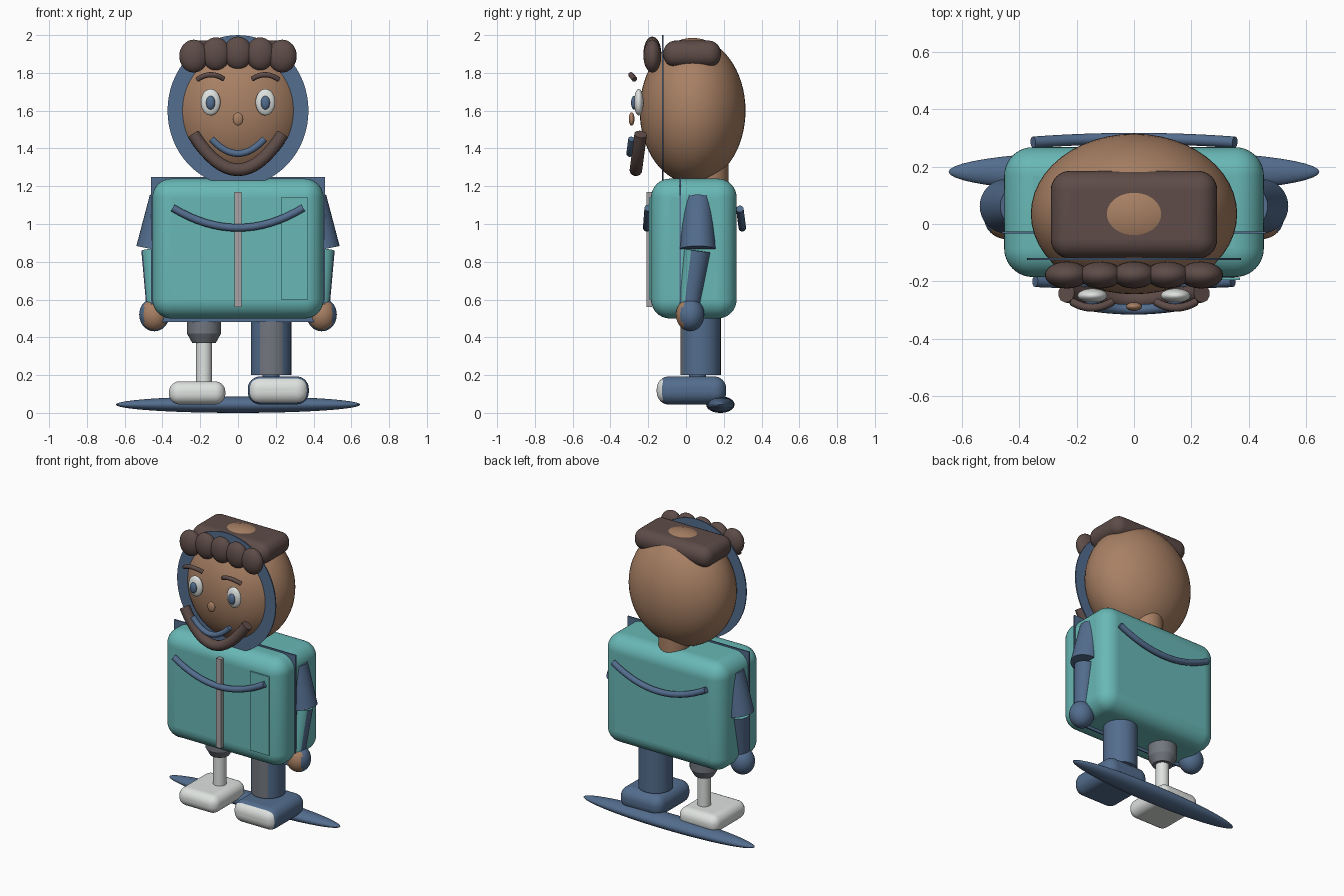
import bpy
import math
from mathutils import Vector

if "Cube" in bpy.data.objects:
    bpy.data.objects.remove(bpy.data.objects["Cube"])


def srgb(r, g, b):
    return tuple((c / 255 / 12.92) if c < 10 else ((c / 255 + 0.055) / 1.055) ** 2.4
                 for c in (r, g, b)) + (1.0,)


def material(name, *rgb):
    m = bpy.data.materials.new(name)
    m.diffuse_color = srgb(*rgb)
    m.use_nodes = True
    m.node_tree.nodes["Principled BSDF"].inputs["Base Color"].default_value = m.diffuse_color
    return m


SKIN = material("skin brown", 168, 128, 100)
HAIR = material("dark brown", 94, 76, 72)
TEAL = material("teal cloth", 104, 184, 182)
BLUE = material("slate blue", 83, 109, 142)
WHITE = material("off white", 222, 226, 223)
GREY = material("mid grey", 114, 118, 126)
ZIP = material("light grey", 168, 164, 166)


def finish(name, mat, angle=40):
    ob = bpy.context.object
    ob.name = name
    ob.data.materials.append(mat)
    bpy.ops.object.transform_apply(location=True, rotation=True, scale=True)
    bpy.ops.object.shade_smooth_by_angle(angle=math.radians(angle))
    return ob


def ball(name, mat, loc, radii, seg=32, rings=20):
    bpy.ops.mesh.primitive_uv_sphere_add(segments=seg, ring_count=rings, location=loc)
    bpy.context.object.scale = radii
    return finish(name, mat)


def box(name, mat, lo, hi, bevel=0.0, segments=8):
    lo, hi = Vector(lo), Vector(hi)
    bpy.ops.mesh.primitive_cube_add(size=1, location=(lo + hi) / 2)
    ob = bpy.context.object
    ob.scale = hi - lo
    finish(name, mat)
    if bevel:
        mod = ob.modifiers.new("round", 'BEVEL')
        mod.width, mod.segments = bevel, segments
        bpy.ops.object.modifier_apply(modifier="round")
        bpy.ops.object.shade_smooth_by_angle(angle=math.radians(40))
    return ob


def limb(name, mat, a, b, ra, rb, seg=32):
    """Tapered cylinder from point a (radius ra) to point b (radius rb)."""
    a, b = Vector(a), Vector(b)
    bpy.ops.mesh.primitive_cone_add(vertices=seg, radius1=ra, radius2=rb,
                                    depth=(b - a).length, location=(a + b) / 2)
    bpy.context.object.rotation_euler = (b - a).to_track_quat('Z', 'Y').to_euler()
    return finish(name, mat)


def tube(name, mat, a, mid, b, radius, steps=16):
    """Round bar along a parabola from a through mid to b."""
    a, mid, b = Vector(a), Vector(mid), Vector(b)
    ctrl = mid * 2 - (a + b) / 2
    cu = bpy.data.curves.new(name, 'CURVE')
    cu.dimensions = '3D'
    cu.bevel_depth, cu.bevel_resolution, cu.use_fill_caps = radius, 4, True
    sp = cu.splines.new('POLY')
    sp.points.add(steps)
    for i, p in enumerate(sp.points):
        t = i / steps
        p.co = (*(a * (1 - t) ** 2 + ctrl * 2 * t * (1 - t) + b * t * t), 1)
    ob = bpy.data.objects.new(name, cu)
    bpy.context.collection.objects.link(ob)
    bpy.ops.object.select_all(action='DESELECT')
    ob.select_set(True)
    bpy.context.view_layer.objects.active = ob
    bpy.ops.object.convert(target='MESH')
    return finish(name, mat)


def paint(ob, mat, rule):
    """Give a second colour to the faces that satisfy the rule."""
    ob.data.materials.append(mat)
    for f in ob.data.polygons:
        if rule(f):
            f.material_index = 1


# Head, neck and the flat hood disc around the face
ball("head", SKIN, (0, 0.035, 1.6), (0.36, 0.28, 0.385), 48, 32)
limb("neck", SKIN, (0, 0.125, 1.18), (0, 0.125, 1.4), 0.1, 0.1)
bpy.ops.mesh.primitive_cylinder_add(vertices=64, radius=1, depth=1, location=(0, -0.122, 1.6),
                                    rotation=(math.pi / 2, 0, 0))
bpy.context.object.scale = (0.373, 0.4, 0.008)
finish("hood_disc", BLUE)

# Hair: rounded cap and a row of curls
box("hair_cap", HAIR, (-0.29, -0.12, 1.83), (0.29, 0.185, 1.971), 0.066)
for i in range(-2, 3):
    ball(f"curl_{i + 3}", HAIR, (i * 0.117, -0.178, 1.905 - 0.004 * i * i),
         (0.077, 0.047, 0.087), 24, 16)

# Face
for s, side in ((-1, "left"), (1, "right")):
    ball(f"eye_{side}", WHITE, (s * 0.145, -0.25, 1.645), (0.052, 0.025, 0.07))
    ball(f"iris_{side}", BLUE, (s * 0.145, -0.275, 1.642), (0.024, 0.016, 0.036))
    tube(f"brow_{side}", HAIR, (s * 0.215, -0.272, 1.765), (s * 0.145, -0.292, 1.79),
         (s * 0.077, -0.272, 1.768), 0.014)
ball("nose", SKIN, (0, -0.288, 1.556), (0.028, 0.015, 0.035))
tube("beard", HAIR, (-0.236, -0.24, 1.475), (0, -0.265, 1.287), (0.236, -0.24, 1.475), 0.034)
tube("mouth", BLUE, (-0.14, -0.288, 1.45), (0, -0.298, 1.373), (0.14, -0.288, 1.45), 0.018)

# Jacket body with back plate, zipper, pocket and straps
box("jacket", TEAL, (-0.453, -0.185, 0.5), (0.453, 0.268, 1.24), 0.1, 10)
box("back_plate", BLUE, (-0.46, -0.034, 0.48), (0.46, -0.026, 1.25))
box("zipper", ZIP, (-0.018, -0.21, 0.56), (0.018, -0.18, 1.17))
box("pocket", TEAL, (0.227, -0.195, 0.6), (0.37, -0.186, 1.14))
tube("front_strap", BLUE, (-0.345, -0.2, 1.085), (0, -0.208, 0.98), (0.345, -0.2, 1.085), 0.02)
tube("back_strap", BLUE, (-0.352, 0.285, 1.08), (0, 0.298, 0.98), (0.352, 0.285, 1.08), 0.02)

# Arms
for s, side in ((-1, "left"), (1, "right")):
    limb(f"upper_arm_{side}", BLUE, (s * 0.445, 0.062, 0.865), (s * 0.39, 0.062, 1.14),
         0.095, 0.078)
    fore = limb(f"forearm_{side}", BLUE, (s * 0.43, 0.02, 0.58), (s * 0.442, 0.06, 0.86),
                0.057, 0.07)
    paint(fore, TEAL, lambda f: f.normal.y < -0.4 or f.normal.z > 0.8)
    hand = ball(f"hand_{side}", BLUE, (s * 0.443, 0.022, 0.52), (0.08, 0.075, 0.088))
    paint(hand, SKIN, lambda f: f.normal.y < -0.5 and f.normal.x * s < 0.7)

# Full leg and boot
leg = limb("leg", BLUE, (0.175, 0.077, 0.2), (0.175, 0.077, 0.56), 0.107, 0.107)
paint(leg, GREY, lambda f: f.normal.y < -0.85)
limb("ankle", BLUE, (0.175, 0.06, 0.15), (0.175, 0.06, 0.21), 0.045, 0.045)
boot = box("boot", BLUE, (0.052, -0.155, 0.045), (0.375, 0.213, 0.193), 0.065, 8)
paint(boot, WHITE, lambda f: f.center.y < -0.122)

# Peg leg: socket, post and foot
box_socket = limb("socket", GREY, (-0.18, 0.06, 0.42), (-0.18, 0.06, 0.56), 0.09, 0.09)
limb("socket_taper", GREY, (-0.18, 0.06, 0.37), (-0.18, 0.06, 0.42), 0.062, 0.09)
limb("post", WHITE, (-0.18, 0.06, 0.14), (-0.18, 0.06, 0.4), 0.042, 0.042)
box("peg_foot", WHITE, (-0.365, -0.15, 0.045), (-0.067, 0.2, 0.167), 0.055, 8)

# Board under the heels
ball("board", BLUE, (0, 0.182, 0.044), (0.647, 0.075, 0.044), 48, 24)
